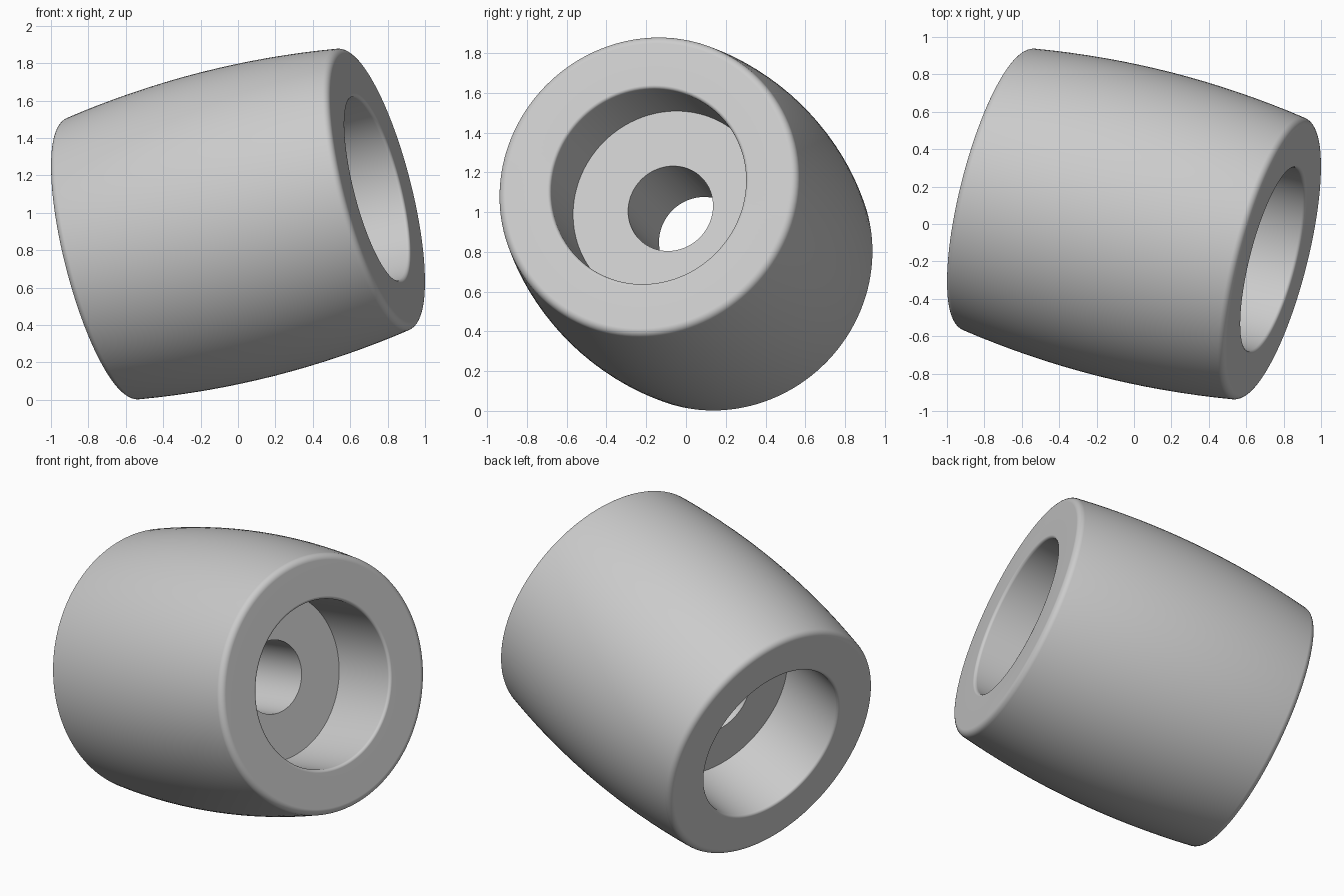
import bpy, bmesh
from math import sin, cos, radians, tau
from mathutils import Vector, Matrix

cube = bpy.data.objects.get("Cube")
if cube:
    bpy.data.objects.remove(cube, do_unlink=True)

# Main dimensions
HALF = 0.793          # half length along the axis
R_MID = 0.835         # belly radius
BULGE = 0.1           # how quickly the belly narrows
R_BORE, FLOOR = 0.505, 0.322
R_HOLE = 0.22
EDGE, RIM = 0.04, 0.018
SEGMENTS = 128
AXIS = Vector((0.74, -0.19, 0.19))
CENTRE = Vector((0, 0, 0.94))


def fillet(r, t, size, start, end, steps=6):
    """Rounded corner as (radius, height) points."""
    angles = [radians(start + (end - start) * i / steps) for i in range(steps + 1)]
    return [(r + size * cos(a), t + size * sin(a)) for a in angles]


# Upper half of the section, from the belly to the through hole
belly_end = HALF - EDGE * 0.86
r_end = R_MID - BULGE * belly_end ** 2
belly = [(R_MID - BULGE * t * t, t) for t in (belly_end * i / 8 for i in range(8))]
upper = belly
upper += fillet(r_end - EDGE * 0.99, HALF - EDGE, EDGE, 8.6, 90)
upper += fillet(R_BORE + RIM, HALF - RIM, RIM, 90, 180, 4)
upper += [(R_BORE, FLOOR), (R_HOLE, FLOOR)]

# Mirror into a closed section and revolve it
lower = [(r, -t) for r, t in reversed(upper[1:])]
section = upper + lower
bm = bmesh.new()
rings = []
for r, t in section:
    rings.append([bm.verts.new((r * cos(tau * i / SEGMENTS), r * sin(tau * i / SEGMENTS), t))
                  for i in range(SEGMENTS)])
for a, b in zip(rings, rings[1:] + rings[:1]):
    for i in range(SEGMENTS):
        j = (i + 1) % SEGMENTS
        bm.faces.new((a[i], a[j], b[j], b[i]))
bmesh.ops.recalc_face_normals(bm, faces=bm.faces)

# Tilt onto the slanted axis
tilt = AXIS.to_track_quat('Z', 'Y').to_matrix().to_4x4()
bm.transform(Matrix.Translation(CENTRE) @ tilt)

mesh = bpy.data.meshes.new("barrel_bushing")
bm.to_mesh(mesh)
bm.free()
bushing = bpy.data.objects.new("barrel_bushing", mesh)
bpy.context.collection.objects.link(bushing)

# Plain grey
grey = bpy.data.materials.new("light_grey")
grey.use_nodes = True
colour = (0.6, 0.6, 0.6, 1)
grey.diffuse_color = colour
grey.node_tree.nodes["Principled BSDF"].inputs["Base Color"].default_value = colour
mesh.materials.append(grey)

# Smooth sides with sharp floor corners and flat ends
bpy.ops.object.select_all(action='DESELECT')
bushing.select_set(True)
bpy.context.view_layer.objects.active = bushing
bpy.ops.object.shade_smooth_by_angle(angle=radians(35))
weighted = bushing.modifiers.new("flat_ends", 'WEIGHTED_NORMAL')
weighted.keep_sharp = True
